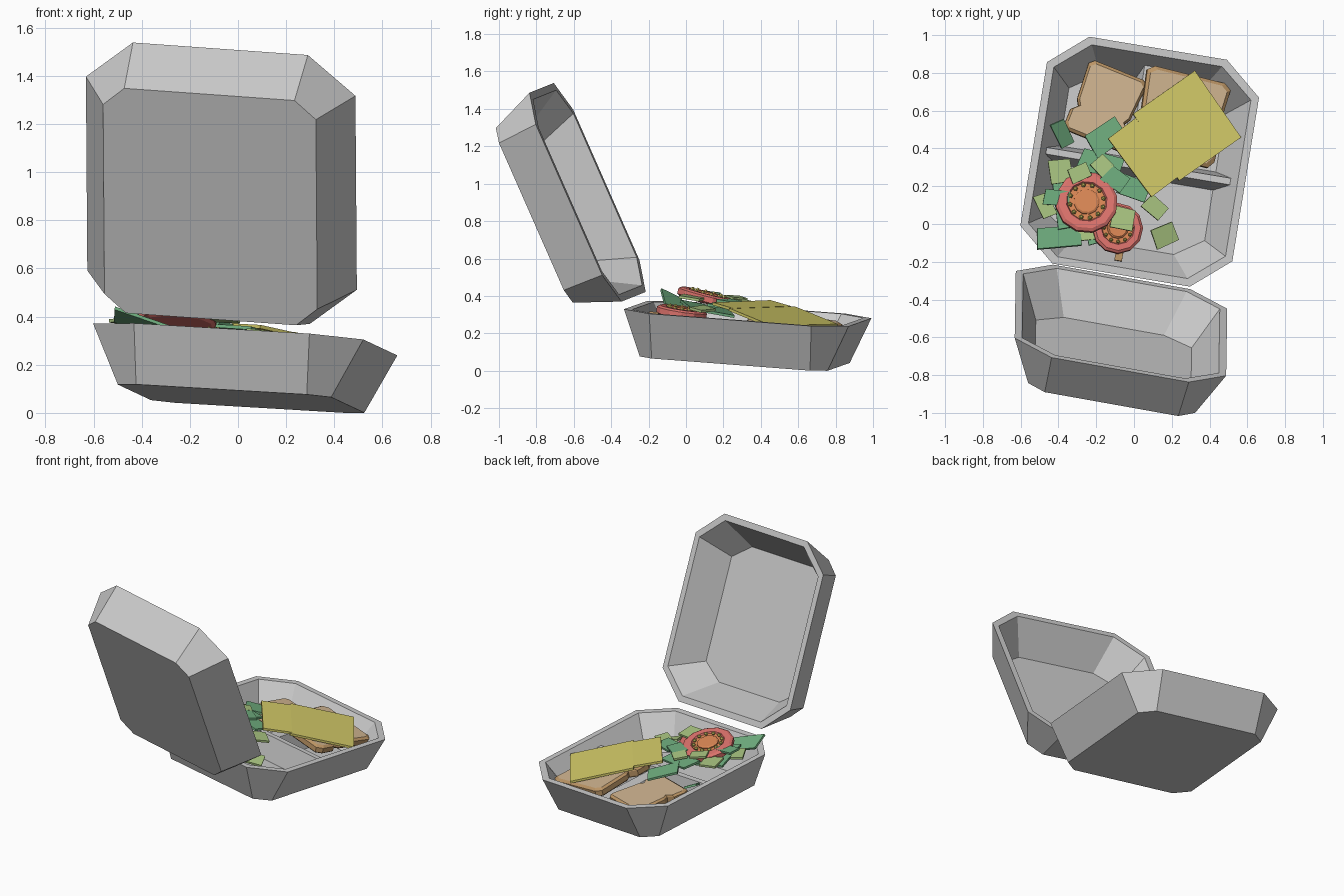
import bpy, bmesh, math
from mathutils import Matrix, Vector

if "Cube" in bpy.data.objects:
    bpy.data.objects.remove(bpy.data.objects["Cube"])

def material(name, rgb):
    m = bpy.data.materials.new(name)
    m.diffuse_color = (*rgb, 1)
    m.use_nodes = True
    m.node_tree.nodes["Principled BSDF"].inputs["Base Color"].default_value = m.diffuse_color
    return m

DARK = material("leaf_dark", (.16, .42, .21))
LIGHT = material("leaf_light", (.40, .56, .22))
RED = material("tomato_red", (.72, .17, .15))
ORANGE = material("tomato_flesh", (.70, .24, .09))
YELLOW = material("cheese_yellow", (.66, .60, .14))
BREAD = material("bread_crumb", (.63, .46, .28))
CRUST = material("bread_crust", (.50, .30, .13))

def frame(origin, u, v):
    u = Vector(u).normalized()
    n = u.cross(Vector(v)).normalized()
    v = n.cross(u)
    m = Matrix((u, v, n)).transposed().to_4x4()
    m.translation = origin
    return m

def tilted(origin, heading, sx, sy):
    """Frame on the plane z = sx*x + sy*y, turned by heading degrees."""
    c, s = math.cos(math.radians(heading)), math.sin(math.radians(heading))
    return frame(origin, (c, s, sx * c + sy * s), (-s, c, -sx * s + sy * c))

def loft(name, rings, matrix, mats=(), close=False):
    """Skin matching rings of points; the last cap takes the second material."""
    bm = bmesh.new()
    loops = [[bm.verts.new(p) for p in ring] for ring in rings]
    for a, b in zip(loops, loops[1:]):
        for i in range(len(a)):
            j = (i + 1) % len(a)
            bm.faces.new((a[i], a[j], b[j], b[i]))
    bm.faces.new(loops[0][::-1])
    cap = bm.faces.new(loops[-1])
    if len(mats) > 1:
        cap.material_index = 1
    bmesh.ops.recalc_face_normals(bm, faces=bm.faces)
    me = bpy.data.meshes.new(name)
    bm.to_mesh(me)
    bm.free()
    for m in mats:
        me.materials.append(m)
    ob = bpy.data.objects.new(name, me)
    ob.matrix_world = matrix
    bpy.context.collection.objects.link(ob)
    return ob

def octagon(a, b, c, d, z):
    """Chamfered rectangle through (a, b) and (c, d) in each quadrant."""
    q = [(a, b), (c, d), (-c, d), (-a, b)]
    return [(x, y, z) for x, y in q + [(-x, -y) for x, y in q]]

def rect(w, d, z, x=0, y=0):
    return [(x + i * w / 2, y + j * d / 2, z)
            for i, j in ((-1, -1), (1, -1), (1, 1), (-1, 1))]

def circle(r, n, z):
    return [(r * math.cos(2 * math.pi * i / n), r * math.sin(2 * math.pi * i / n), z)
            for i in range(n)]

# clamshell halves
SHELL = [octagon(.45, .43, .36, .51, -.247), octagon(.57, .44, .37, .61, 0),
         octagon(.53, .42, .35, .57, 0), octagon(.42, .34, .27, .44, -.215)]
base = tilted((.03, .33, .305), -9.5, -.07, -.065)
loft("container_base", SHELL, base)
loft("container_lid", SHELL,
     frame((-.069, -.526, .954), (-.98, .175, .07), (.005, -.405, .914)))

# compartment dividers
loft("cross_divider", [rect(.86, .10, -.22, 0, -.02), rect(.99, .035, -.06, 0, -.02)], base)
loft("back_divider", [rect(.15, .46, -.22, -.01, .22), rect(.08, .54, -.09, -.01, .26)], base)

# bread slices with a pinched loaf outline
def bread(name, matrix, w, d, t=.055):
    half = [(.44, -.5), (.5, -.42), (.5, -.22), (.40, -.14), (.46, -.06), (.5, .44), (.42, .5)]
    outline = half + [(-x, y) for x, y in half[::-1]]
    ring = lambda k, z: [(x * w * k, y * d * k, z) for x, y in outline]
    loft(name, [ring(.95, -t), ring(1, -t + .01), ring(1, -.012), ring(.92, 0)],
         matrix, (CRUST, BREAD))

bread("bread_slice_left", tilted((-.15, .63, .235), -22, -.08, -.10), .33, .40)
bread("bread_slice_right", tilted((.25, .57, .262), -14, -.19, -.11), .46, .46)

# cheese slices
def slab(name, matrix, w, d, t, mat):
    loft(name, [rect(w, d, -t / 2), rect(w, d, t / 2)], matrix, (mat,))

slab("cheese_large", tilted((.28, .52, .285), 35, -.205, -.118), .41, .43, .015, YELLOW)
slab("cheese_small", tilted((.05, .352, .348), 37, -.16, -.08), .185, .385, .015, YELLOW)

# lettuce leaves: x, y, z, heading, slope x, slope y, width, depth
def leaves(kind, mat, rows):
    for i, (x, y, z, h, sx, sy, w, d) in enumerate(rows):
        c = [(-.5, -.4), (.42, -.5), (.5, .36), (-.38, .5)]
        ring = lambda k: [(a * w, b * d, k) for a, b in c]
        loft(f"{kind}_{i + 1}", [ring(-.007), ring(.007)],
             tilted((x, y, z), h, sx, sy), (mat,))

leaves("dark_leaf", DARK, [
    (-.38, .48, .28, -60, -.5, .2, .16, .09),
    (-.15, .46, .31, 40, -.2, -.2, .22, .15),
    (-.18, .32, .34, -10, -.1, -.15, .25, .13),
    (-.40, -.07, .37, 8, -.3, -.5, .27, .13),
    (-.18, -.05, .31, 20, -.1, -.2, .16, .10),
    (.00, .19, .35, -15, -.1, -.1, .17, .12),
    (-.41, .14, .41, 0, -.1, -.1, .15, .09),
    (-.10, .24, .37, -30, -.1, -.1, .14, .11),
    (-.27, .12, .33, 15, -.1, -.2, .34, .28)])
leaves("light_leaf", LIGHT, [
    (-.39, .28, .37, 15, -.1, -.1, .13, .14),
    (-.47, .10, .38, -60, -.1, -.1, .14, .09),
    (-.29, .27, .39, 30, -.1, -.1, .12, .09),
    (-.17, .31, .37, 50, -.1, -.15, .10, .10),
    (-.06, .03, .39, -5, -.1, -.15, .13, .13),
    (.11, .09, .33, -35, -.2, -.1, .13, .10),
    (.16, -.06, .25, 30, -.3, .1, .14, .12),
    (-.24, -.04, .32, 10, -.1, -.2, .16, .10)])

# tomato slices with flesh, core and a ring of seeds
def tomato(name, matrix, r):
    loft(name + "_skin", [circle(r * .9, 12, -.05), circle(r, 12, -.04),
         circle(r, 12, -.01), circle(r * .9, 12, 0), circle(r * .66, 12, 0),
         circle(r * .62, 12, -.01)], matrix, (RED, ORANGE))
    loft(name + "_core", [circle(r * .42, 12, -.015), circle(r * .42, 12, -.002),
         circle(r * .36, 12, .004)], matrix, (ORANGE,))
    for i, (x, y, z) in enumerate(circle(r * .55, 12, 0)):
        loft(f"{name}_seed_{i + 1}", [circle(r * .05, 5, -.012), circle(r * .08, 5, 0),
             circle(r * .03, 5, .010)], matrix @ Matrix.Translation((x, y, z)), (YELLOW,))

tomato("tomato_upper", tilted((-.25, .12, .415), 10, -.06, -.25), .165)
tomato("tomato_lower", tilted((-.085, -.02, .335), 0, -.10, -.15), .135)

# small clip tab on the hinge side
slab("hinge_tab", tilted((-.08, -.17, .30), -10, 0, -.06), .04, .05, .03, CRUST)
